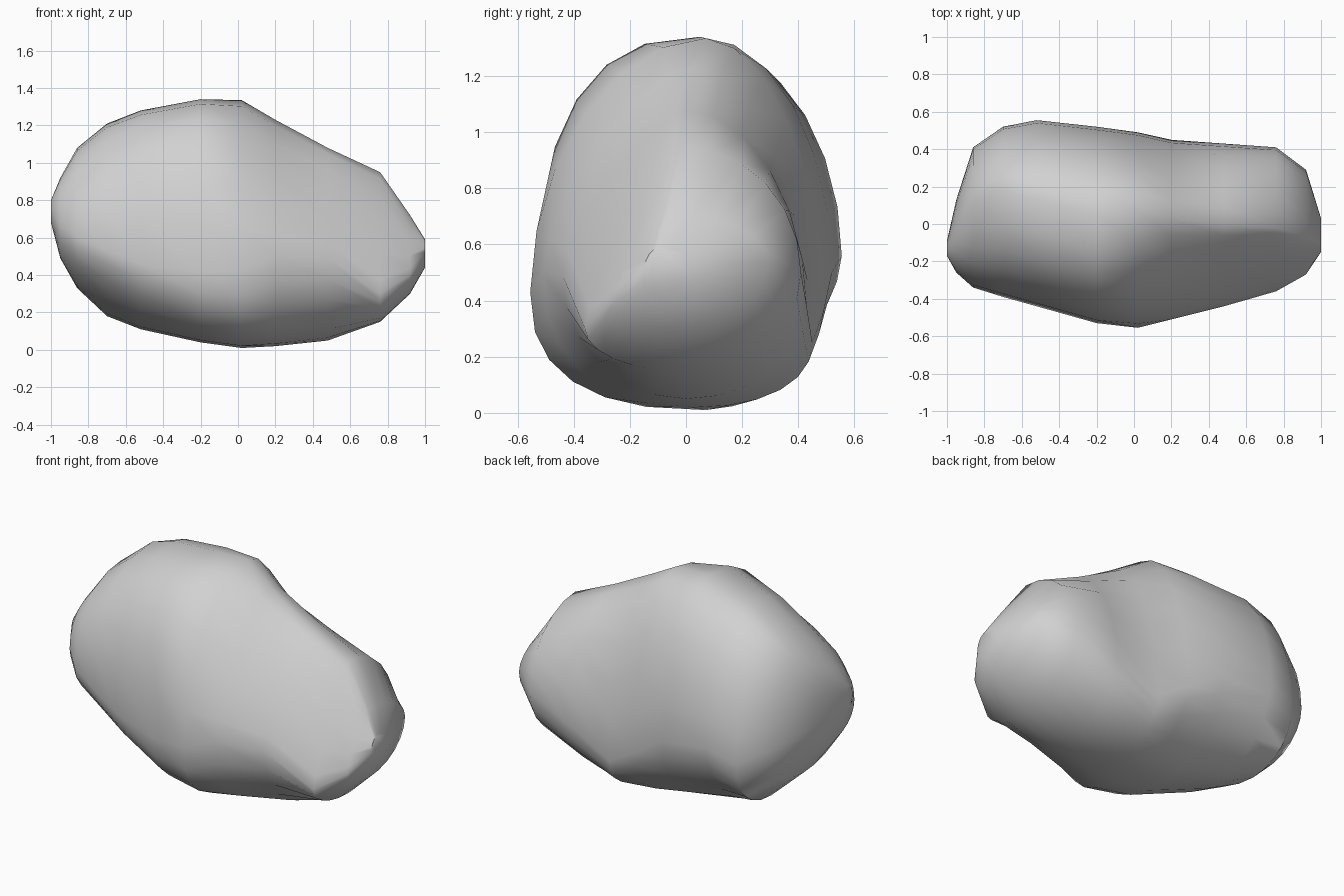
import bpy
import bmesh
import math

default_cube = bpy.data.objects.get("Cube")
if default_cube:
    bpy.data.objects.remove(default_cube, do_unlink=True)

RING = 24

# Stations along the boulder:
# x, bottom, top, front, back, front waist, back waist, ridge y, then roundness
# of the front upper, front lower, back upper and back lower quarters
STATIONS = [
    (-1, .68, .8, -.17, -.09, .74, .72, -.13, 2, 2, 2, 2),
    (-.95, .49, .92, -.26, .13, .66, .65, -.04, 2, 2, 2, 2),
    (-.86, .33, 1.08, -.34, .41, .6, .58, .1, 2.1, 1.9, 1.9, 2),
    (-.7, .18, 1.21, -.39, .52, .53, .5, .18, 2.3, 1.7, 1.8, 2.2),
    (-.52, .11, 1.28, -.44, .555, .46, .56, .13, 2.4, 1.8, 1.9, 1.7),
    (-.2, .04, 1.34, -.53, .52, .42, .5, .05, 2.5, 2.3, 2, 1.9),
    (.02, .01, 1.335, -.555, .49, .43, .36, .07, 1.9, 2.5, 1.9, 1.8),
    (.2, .02, 1.23, -.51, .45, .5, .25, .03, 1.5, 2.3, 1.8, 2.2),
    (.48, .05, 1.08, -.44, .43, .49, .38, 0, 1.35, 2, 1.9, 2),
    (.76, .15, .95, -.36, .41, .3, .5, -.02, 1.25, 2, 2, 2),
    (.92, .3, .72, -.27, .29, .4, .54, -.06, 1.25, 2, 1.9, 2),
    (1, .44, .59, -.15, .03, .5, .51, -.09, 2, 2, 2, 2),
]


def section_point(station, angle):
    """Point on one cross-section, each quarter with its own roundness."""
    (x, bottom, top, front, back, front_waist, back_waist, ridge,
     front_upper, front_lower, back_upper, back_lower) = station
    across, up = math.cos(angle), math.sin(angle)
    if across > 0:
        side, waist = back, back_waist
        roundness = back_upper if up > 0 else back_lower
    else:
        side, waist = front, front_waist
        roundness = front_upper if up > 0 else front_lower
    end = top if up > 0 else bottom
    # Superellipse quarter between the waist and the ridge
    y = ridge + (side - ridge) * abs(across) ** (2 / roundness)
    z = waist + (end - waist) * abs(up) ** (2 / roundness)
    return (x, y, z)


def build_boulder():
    """Loft the sections into one closed skin with end caps."""
    bm = bmesh.new()
    rings = []
    for station in STATIONS:
        ring = [bm.verts.new(section_point(station, math.tau * i / RING))
                for i in range(RING)]
        rings.append(ring)
    for first, second in zip(rings, rings[1:]):
        for i in range(RING):
            j = (i + 1) % RING
            bm.faces.new((first[i], first[j], second[j], second[i]))
    bm.faces.new(rings[0])
    bm.faces.new(rings[-1])
    bmesh.ops.recalc_face_normals(bm, faces=bm.faces)
    mesh = bpy.data.meshes.new("boulder")
    bm.to_mesh(mesh)
    bm.free()
    boulder = bpy.data.objects.new("boulder", mesh)
    bpy.context.collection.objects.link(boulder)
    return boulder


def make_material(name, colour):
    material = bpy.data.materials.new(name)
    material.use_nodes = True
    material.diffuse_color = colour
    shader = material.node_tree.nodes["Principled BSDF"]
    shader.inputs["Base Color"].default_value = colour
    shader.inputs["Roughness"].default_value = 0.9
    return material


boulder = build_boulder()
boulder.data.materials.append(make_material("stone grey", (.64, .64, .64, 1)))

# Smooth stone with only the hardest creases left sharp
bpy.ops.object.select_all(action="DESELECT")
boulder.select_set(True)
bpy.context.view_layer.objects.active = boulder
bpy.ops.object.shade_smooth_by_angle(angle=math.radians(45))
